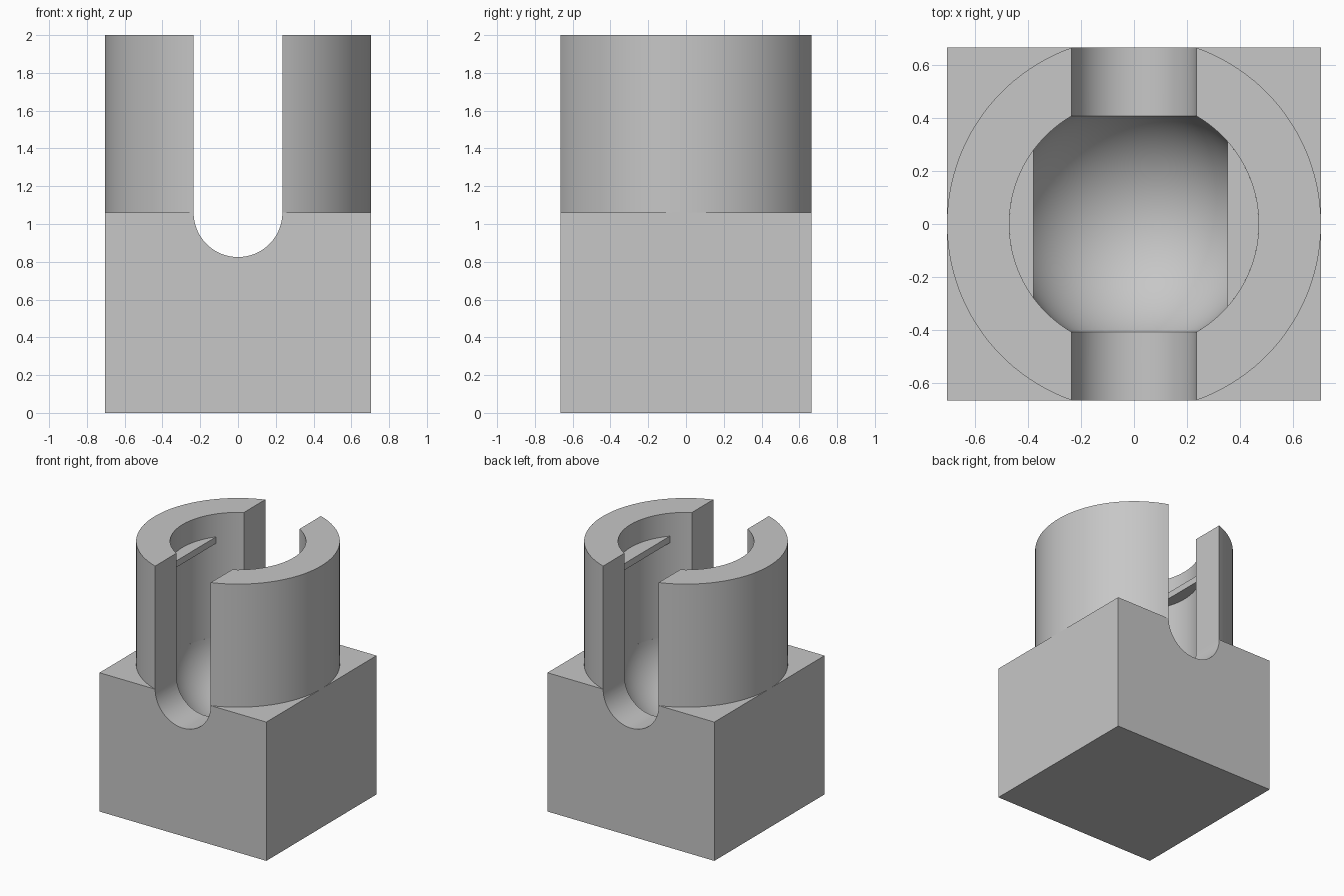
import bpy, bmesh
from math import acos, cos, sin, pi, sqrt

cube = bpy.data.objects.get("Cube")
if cube:
    bpy.data.objects.remove(cube, do_unlink=True)

R_OUT, R_IN, R_SLOT = 0.705, 0.47, 0.235
HALF_Y = sqrt(R_OUT ** 2 - R_SLOT ** 2)
DECK, TOP = 1.06, 2.0

grey = bpy.data.materials.new("plain grey")
grey.use_nodes = True
COLOUR = (0.57, 0.57, 0.57, 1)
grey.diffuse_color = COLOUR
grey.node_tree.nodes["Principled BSDF"].inputs["Base Color"].default_value = COLOUR


def arc(radius, start, end, steps=48):
    angles = [start + (end - start) * i / steps for i in range(steps + 1)]
    return [(radius * cos(a), radius * sin(a)) for a in angles]


def finish(name, bm):
    bmesh.ops.recalc_face_normals(bm, faces=bm.faces)
    mesh = bpy.data.meshes.new(name)
    bm.to_mesh(mesh)
    bm.free()
    mesh.materials.append(grey)
    obj = bpy.data.objects.new(name, mesh)
    bpy.context.collection.objects.link(obj)
    return obj


def prism(name, points, move):
    """Extrude a closed outline from move[0] to move[1], given as 3D mappings."""
    bm = bmesh.new()
    low, high = ([bm.verts.new(f(a, b)) for a, b in points] for f in move)
    bm.faces.new(low)
    bm.faces.new(high)
    for i in range(len(points)):
        j = (i + 1) % len(points)
        bm.faces.new((low[i], low[j], high[j], high[i]))
    return finish(name, bm)


def upright(name, points, z0, z1, side=1):
    return prism(name, points, (lambda a, b: (side * a, b, z0),
                                lambda a, b: (side * a, b, z1)))


def smooth(obj):
    bpy.ops.object.select_all(action="DESELECT")
    obj.select_set(True)
    bpy.context.view_layer.objects.active = obj
    bpy.ops.object.shade_smooth_by_angle(angle=pi / 6)


# Base block
base = upright("base_block", [(-R_OUT, -HALF_Y), (R_OUT, -HALF_Y),
                              (R_OUT, HALF_Y), (-R_OUT, HALF_Y)], 0, DECK)

# Round-bottomed socket cutter: quarter arc and straight wall spun about z
bm = bmesh.new()
profile = [(x, z + DECK) for x, z in arc(R_IN, -pi / 2, 0, 24)]
profile += [(R_IN, DECK + 0.3), (0, DECK + 0.3)]
verts = [bm.verts.new((x, 0, z)) for x, z in profile]
edges = [bm.edges.new(pair) for pair in zip(verts, verts[1:])]
bmesh.ops.spin(bm, geom=verts + edges, cent=(0, 0, 0), axis=(0, 0, 1),
               angle=2 * pi, steps=96, use_duplicate=False)
bmesh.ops.remove_doubles(bm, verts=bm.verts, dist=0.0001)
socket = finish("socket_cutter", bm)

# U-shaped slot cutter running front to back
outline = arc(R_SLOT, pi, 2 * pi) + [(R_SLOT, 0.3), (-R_SLOT, 0.3)]
slot = prism("slot_cutter", outline, (lambda a, b: (a, -1, b + DECK),
                                      lambda a, b: (a, 1, b + DECK)))

for cutter in (socket, slot):
    mod = base.modifiers.new("cut", "BOOLEAN")
    mod.operation, mod.solver, mod.object = "DIFFERENCE", "EXACT", cutter
    bpy.context.view_layer.objects.active = base
    bpy.ops.object.modifier_apply(modifier=mod.name)
    bpy.data.objects.remove(cutter, do_unlink=True)
smooth(base)

# Curved walls either side of the slot, each with a thin retaining ledge
a_out, a_in = acos(R_SLOT / R_OUT), acos(R_SLOT / R_IN)
wall = arc(R_OUT, -a_out, a_out) + arc(R_IN, a_in, -a_in)
for label, side, chord in (("left", 1, 0.353), ("right", -1, 0.379)):
    smooth(upright(label + "_wall", wall, DECK, TOP, side))
    a = acos(chord / R_IN)
    smooth(upright(label + "_ledge", arc(R_IN, -a, a, 24), 1.775, 1.825, side))
